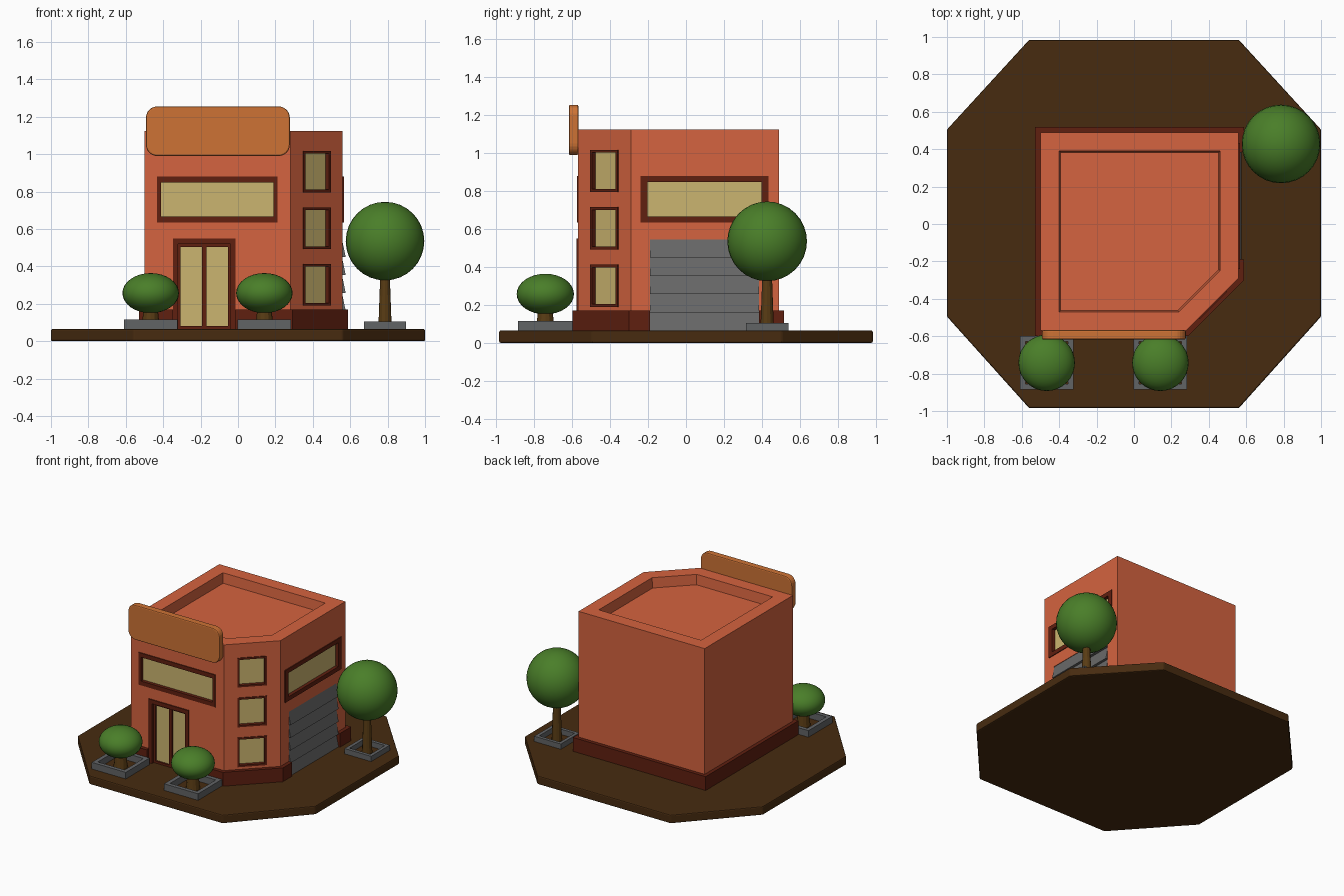
import bpy, bmesh
from math import radians
from mathutils import Matrix, Vector

cube = bpy.data.objects.get("Cube")
if cube:
    bpy.data.objects.remove(cube, do_unlink=True)


def material(name, *rgb):
    m = bpy.data.materials.new(name)
    m.use_nodes = True
    m.diffuse_color = (*rgb, 1)
    m.node_tree.nodes["Principled BSDF"].inputs["Base Color"].default_value = (*rgb, 1)
    return m


WALL = material("terracotta", 0.66, 0.125, 0.05)
SIGN = material("orange", 0.61, 0.17, 0.035)
TRIM = material("dark red", 0.115, 0.014, 0.005)
GLASS = material("pale yellow", 0.60, 0.46, 0.16)
METAL = material("grey", 0.14, 0.14, 0.14)
STONE = material("kerb grey", 0.12, 0.125, 0.13)
EARTH = material("brown earth", 0.063, 0.024, 0.005)
BARK = material("bark", 0.10, 0.045, 0.007)
LEAF = material("leaf green", 0.068, 0.21, 0.022)


def finish(name, bm, mat, matrix=Matrix(), bevel=0, smooth=False):
    bmesh.ops.recalc_face_normals(bm, faces=bm.faces)
    me = bpy.data.meshes.new(name)
    bm.to_mesh(me)
    bm.free()
    ob = bpy.data.objects.new(name, me)
    ob.matrix_world = matrix
    bpy.context.collection.objects.link(ob)
    if mat:
        me.materials.append(mat)
    if smooth:
        me.shade_smooth()
    if bevel:
        mod = ob.modifiers.new("bevel", 'BEVEL')
        mod.width, mod.segments, mod.limit_method = bevel, 2, 'ANGLE'
    return ob


def add_box(bm, x0, x1, y0, y1, z0, z1, matrix=Matrix()):
    size = Matrix.Diagonal((x1 - x0, y1 - y0, z1 - z0, 1))
    centre = Matrix.Translation(((x0 + x1) / 2, (y0 + y1) / 2, (z0 + z1) / 2))
    bmesh.ops.create_cube(bm, size=1, matrix=matrix @ centre @ size)


def prism(bm, outline, direction):
    """Extrude a closed outline of 3D points; returns the far cap."""
    a = [bm.verts.new(p) for p in outline]
    b = [bm.verts.new(Vector(p) + Vector(direction)) for p in outline]
    n = len(a)
    bm.faces.new(a[::-1])
    for i in range(n):
        j = (i + 1) % n
        bm.faces.new((a[i], a[j], b[j], b[i]))
    return bm.faces.new(b)


def ring(bm, x0, x1, z0, z1, tx, tz, y0, y1, sill=True):
    add_box(bm, x0, x0 + tx, y0, y1, z0, z1)
    add_box(bm, x1 - tx, x1, y0, y1, z0, z1)
    add_box(bm, x0 + tx, x1 - tx, y0, y1, z1 - tz, z1)
    if sill:
        add_box(bm, x0 + tx, x1 - tx, y0, y1, z0, z0 + tz)


# Facade frames: local x runs along the wall, local -y points outwards
def facade(x, y, angle):
    return Matrix.Translation((x, y, 0)) @ Matrix.Rotation(radians(angle), 4, 'Z')


FRONT, SIDE, CORNER = facade(0, -0.57, 0), facade(0.56, 0, 90), facade(0.42, -0.43, 45)
DEEP = 0.05
cutter_bm = bmesh.new()


def opening(matrix, x0, x1, z0, z1):
    add_box(cutter_bm, x0, x1, -0.1, DEEP, z0, z1, matrix)


def window(name, matrix, x0, x1, z0, z1, tx, tz):
    opening(matrix, x0, x1, z0, z1)
    bm = bmesh.new()
    ring(bm, x0, x1, z0, z1, tx, tz, -0.006, DEEP)
    finish(name + "_frame", bm, TRIM, matrix)
    bm = bmesh.new()
    add_box(bm, x0 + tx, x1 - tx, 0.02, DEEP, z0 + tz, z1 - tz)
    finish(name + "_glass", bm, GLASS, matrix)


# Ground slab
bm = bmesh.new()
slab = [(0.56, -0.985), (1, -0.495), (1, 0.505), (0.56, 0.985),
        (-0.56, 0.985), (-1, 0.505), (-1, -0.495), (-0.56, -0.985)]
prism(bm, [(x, y, 0) for x, y in slab], (0, 0, 0.065))
finish("ground_slab", bm, EARTH, bevel=0.008)


# Building shell with sunken roof, and plinth
def footprint(grow, z):
    k = grow * 0.414
    return [(-0.5 - grow, -0.57 - grow, z), (0.28 + k, -0.57 - grow, z),
            (0.56 + grow, -0.29 - k, z), (0.56 + grow, 0.49 + grow, z),
            (-0.5 - grow, 0.49 + grow, z)]


bm = bmesh.new()
roof = prism(bm, footprint(0, 0.05), (0, 0, 1.075))
bm.normal_update()
for thickness, depth in ((0.1, 0), (0.008, -0.075)):
    bmesh.ops.inset_region(bm, faces=[roof], thickness=thickness, depth=depth,
                           use_even_offset=True, use_boundary=True)
walls = finish("building_walls", bm, WALL)
bm = bmesh.new()
prism(bm, footprint(0.028, 0.05), (0, 0, 0.12))
plinth = finish("plinth", bm, TRIM)

# Windows
window("front_window", FRONT, -0.434, 0.212, 0.635, 0.88, 0.022, 0.032)
window("side_window", SIDE, -0.24, 0.434, 0.635, 0.88, 0.037, 0.032)
for i, z in enumerate((0.19, 0.493, 0.796)):
    window(f"corner_window_{i + 1}", CORNER, -0.103, 0.103, z, z + 0.222, 0.015, 0.014)

# Double entrance door
opening(FRONT, -0.348, -0.013, 0.02, 0.55)
bm = bmesh.new()
ring(bm, -0.348, -0.013, 0.06, 0.55, 0.028, 0.03, -0.008, DEEP, sill=False)
finish("door_frame", bm, TRIM, FRONT)
for side, x0 in (("right", -0.32), ("left", -0.1805)):
    bm = bmesh.new()
    ring(bm, x0, x0 + 0.1395, 0.065, 0.52, 0.013, 0.016, 0.015, DEEP)
    finish(side + "_door_leaf", bm, TRIM, FRONT)
    bm = bmesh.new()
    add_box(bm, x0 + 0.013, x0 + 0.1265, 0.028, DEEP, 0.081, 0.504)
    finish(side + "_door_glass", bm, GLASS, FRONT)

# Garage shutter with overlapping slats
opening(SIDE, -0.19, 0.385, 0.02, 0.545)
bm = bmesh.new()
step = 0.096
for i in range(5):
    z = 0.065 + i * step
    prism(bm, [(-0.19, DEEP, z), (-0.19, -0.016, z), (-0.19, 0.004, z + step),
               (-0.19, DEEP, z + step)], (0.575, 0, 0))
finish("garage_shutter", bm, METAL, SIDE)

# Cut the openings
cutter = finish("opening_cutter", cutter_bm, None)
cutter.hide_render = True
for ob in (walls, plinth):
    mod = ob.modifiers.new("openings", 'BOOLEAN')
    mod.operation, mod.object, mod.solver = 'DIFFERENCE', cutter, 'EXACT'
    bpy.context.view_layer.objects.active = ob
    bpy.ops.object.modifier_apply(modifier=mod.name)
bpy.data.objects.remove(cutter, do_unlink=True)

# Rounded sign board
bm = bmesh.new()
add_box(bm, -0.492, 0.277, -0.618, -0.568, 0.99, 1.255)
corners = [e for e in bm.edges if abs(e.verts[0].co.y - e.verts[1].co.y) > 0.01]
bmesh.ops.bevel(bm, geom=corners, offset=0.06, segments=6, profile=0.5, affect='EDGES')
finish("sign_board", bm, SIGN, bevel=0.008)


# Planted trees and bushes
def plant(name, x, y, half, kerb_top, kerb, trunk, trunk_top, crown_z, radius, height):
    bm = bmesh.new()
    ring(bm, -half, half, -half, half, kerb, kerb, 0, kerb_top - 0.06)
    lay = Matrix.Translation((x, y, 0.06)) @ Matrix.Rotation(radians(90), 4, 'X')
    finish(name + "_planter", bm, STONE, lay)
    bm = bmesh.new()
    bmesh.ops.create_cone(bm, cap_ends=True, segments=12, radius1=trunk,
                          radius2=trunk * 0.7, depth=trunk_top - 0.06)
    finish(name + "_trunk", bm, BARK, Matrix.Translation((x, y, (trunk_top + 0.06) / 2)))
    bm = bmesh.new()
    bmesh.ops.create_uvsphere(bm, u_segments=32, v_segments=16, radius=1)
    bmesh.ops.scale(bm, vec=(radius, radius, height), verts=bm.verts)
    finish(name + "_crown", bm, LEAF, Matrix.Translation((x, y, crown_z)), smooth=True)


# The planter ring is laid flat, so flip its depth to rise upwards
plant("tree", 0.786, 0.428, 0.112, 0.105, 0.025, 0.036, 0.36, 0.535, 0.21, 0.21)
plant("right_bush", -0.467, -0.742, 0.143, 0.115, 0.03, 0.05, 0.2, 0.257, 0.151, 0.107)
plant("left_bush", 0.141, -0.742, 0.143, 0.115, 0.03, 0.05, 0.2, 0.257, 0.151, 0.107)
for ob in bpy.context.collection.objects:
    if ob.name.endswith("_planter"):
        ob.matrix_world = ob.matrix_world @ Matrix.Rotation(radians(0), 4, 'X')
